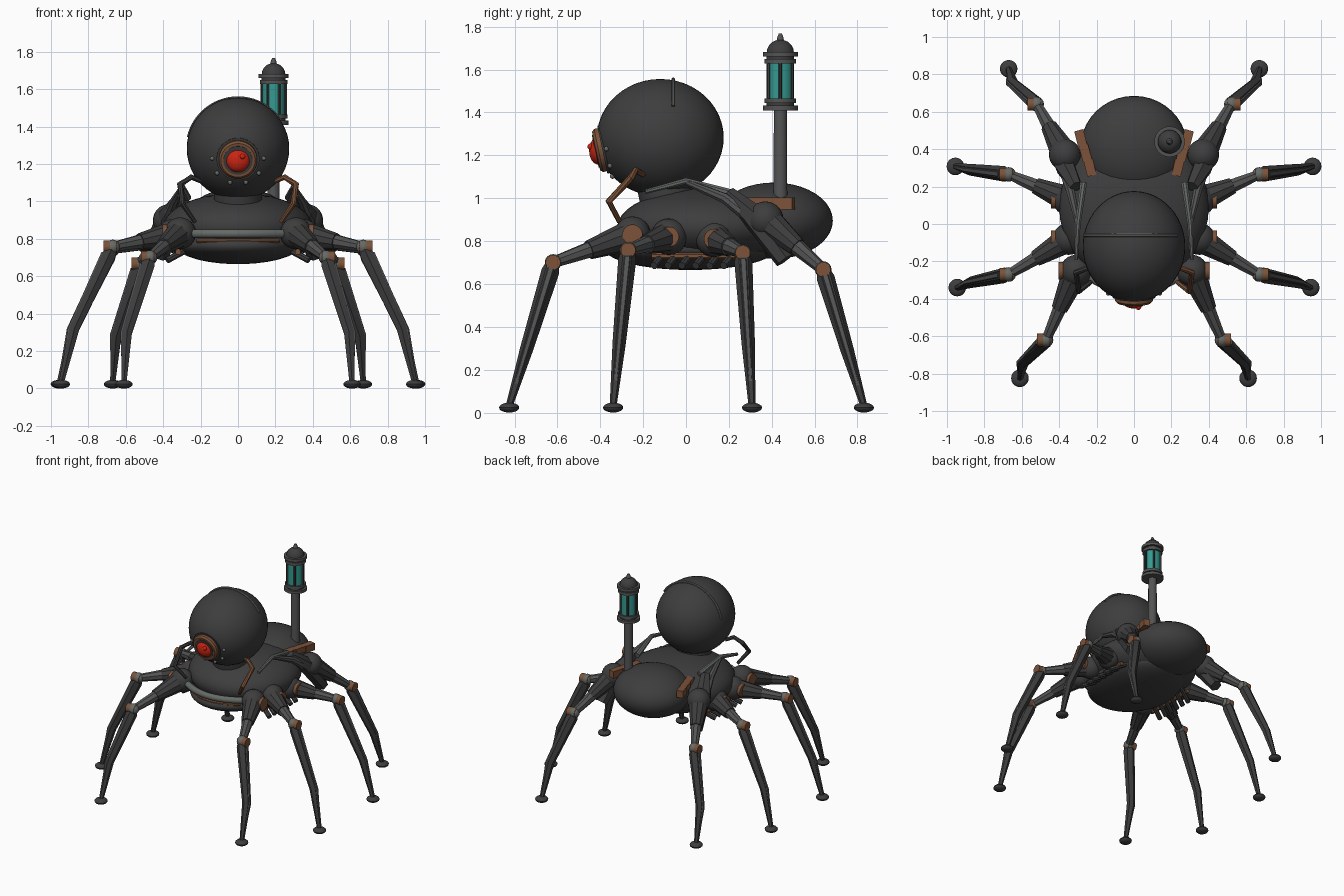
import bpy, bmesh, math
from mathutils import Vector, Matrix

cube = bpy.data.objects.get("Cube")
if cube:
    bpy.data.objects.remove(cube, do_unlink=True)


def material(name, r, g, b):
    m = bpy.data.materials.new(name)
    m.use_nodes = True
    m.diffuse_color = (r, g, b, 1)
    m.node_tree.nodes["Principled BSDF"].inputs["Base Color"].default_value = (r, g, b, 1)
    return m


DARK = material("dark iron", .047, .047, .047)
STEEL = material("gunmetal", .085, .088, .086)
GREY = material("joint grey", .13, .145, .135)
BROWN = material("bronze", .2, .085, .04)
RED = material("eye red", .6, .018, .006)
TEAL = material("lamp teal", .035, .32, .28)
parts = []


def finish(name, bm, mat):
    bmesh.ops.recalc_face_normals(bm, faces=bm.faces)
    mesh = bpy.data.meshes.new(name)
    bm.to_mesh(mesh)
    bm.free()
    mesh.materials.append(mat)
    ob = bpy.data.objects.new(name, mesh)
    bpy.context.collection.objects.link(ob)
    parts.append(ob)
    return ob


def ball(name, centre, radii, mat, seg=32):
    bm = bmesh.new()
    bmesh.ops.create_uvsphere(bm, u_segments=seg, v_segments=seg // 2, radius=1)
    if isinstance(radii, float):
        radii = (radii,) * 3
    bm.transform(Matrix.Translation(centre) @ Matrix.Diagonal((*radii, 1)))
    return finish(name, bm, mat)


def tube(name, points, radii, mat, sides=12):
    # Rings of vertices swept along a path, closed at both ends
    pts = [Vector(p) for p in points]
    if isinstance(radii, float):
        radii = [radii] * len(pts)
    bm = bmesh.new()
    rings = []
    chord = pts[-1] - pts[0]
    ref = Vector((0, 0, 1)) if abs(chord.normalized().z) < .8 else Vector((0, 1, 0))
    for i, p in enumerate(pts):
        span = [(pts[j + 1] - pts[j]).normalized() for j in (i - 1, i) if 0 <= j < len(pts) - 1]
        tangent = next((v for v in [sum(span, Vector())] if v.length), chord).normalized()
        u = tangent.cross(ref).normalized()
        v = tangent.cross(u)
        ring = []
        for k in range(sides):
            a = math.tau * (k + .5) / sides
            ring.append(bm.verts.new(p + (u * math.cos(a) + v * math.sin(a)) * radii[i]))
        rings.append(ring)
    for a, b in zip(rings, rings[1:]):
        for k in range(sides):
            n = (k + 1) % sides
            bm.faces.new((a[k], a[n], b[n], b[k]))
    bm.faces.new(rings[0])
    bm.faces.new(rings[-1])
    return finish(name, bm, mat)


def block(name, centre, size, mat, turn=0):
    bm = bmesh.new()
    bmesh.ops.create_cube(bm, size=1)
    bm.transform(Matrix.Translation(centre) @ Matrix.Rotation(turn, 4, "Z") @ Matrix.Diagonal((*size, 1)))
    return finish(name, bm, mat)


# Body masses
ball("thorax", (0, .09, .865), (.4, .41, .18), DARK, 40)
ball("lower_hull", (0, .02, .765), (.33, .4, .1), DARK, 40)
ball("abdomen", (0, .41, .895), (.285, .275, .178), DARK, 40)
tube("neck", [(0, -.08, .96), (0, -.1, 1.06)], .13, DARK, 24)
HEAD = Vector((0, -.12, 1.282))
ball("head", HEAD, (.274, .296, .274), DARK, 48)

# Raised seam over the crown
crest = []
for i in range(25):
    a = math.radians(33 + 134 * i / 24)
    crest.append((.272 * math.cos(a), -.06, HEAD.z + .272 * math.sin(a)))
tube("crown_seam", crest, .009, GREY, 8)

# Eye, tilted slightly downwards
tilt = math.radians(12)
look = Vector((0, -math.cos(tilt), -math.sin(tilt)))
up = Vector((0, -math.sin(tilt), math.cos(tilt)))
side = Vector((1, 0, 0))
EYE = Vector((0, -.4, 1.224))
tube("eye_housing", [EYE - look * .08, EYE - look * .01], .115, DARK, 32)
tube("eye_ring", [EYE - look * .03, EYE + look * .008, EYE + look * .02], [.103, .103, .092], BROWN, 32)
tube("eye_socket", [EYE, EYE + look * .024], .078, DARK, 32)
ball("eye_lens", EYE + look * .01, (.065, .042, .065), RED)
ball("eye_glint", EYE + look * .04 + up * .025 + side * .024, .015, RED, 16)
for i in range(6):
    a = math.pi + math.pi * i / 5
    ball("eye_bolt", EYE - look * .03 + (side * math.cos(a) + up * math.sin(a)) * .138, .012, GREY, 12)

# Curved front bumper with a bronze strip beneath
arc = [(.24 * t / 6, -.36 + .08 * (t / 6) ** 2, .828) for t in range(-6, 7)]
tube("front_bumper", arc, .024, GREY, 12)
tube("bumper_strip", [(x * .9, y + .005, .79) for x, y, z in arc], .013, BROWN, 8)

# Legs: hip, knee, foot for the +x side, mirrored
LEGS = {
    "front": ((.31, -.25, .83), (.47, -.62, .70), (.61, -.825)),
    "middle_front": ((.35, -.08, .82), (.67, -.27, .757), (.945, -.34)),
    "middle_back": ((.35, .13, .81), (.67, .265, .745), (.955, .308)),
    "back": ((.37, .37, .9), (.52, .64, .667), (.67, .83)),
}
for s, word in ((1, "left"), (-1, "right")):
    def flip(x, y, z):
        return Vector((s * x, y, z))

    for key, (h, k, f) in LEGS.items():
        name = f"{key}_{word}_"
        hip, knee = flip(*h), flip(*k)
        foot = flip(*f, .03)
        ball(name + "hip", hip, .085, DARK, 24)
        tube(name + "coxa", [hip, hip.lerp(knee, .55)], [.075, .045], DARK, 10)
        tube(name + "thigh", [hip.lerp(knee, .3), knee], [.045, .027], STEEL, 8)
        ball(name + "knee", knee, .039, GREY, 16)
        pin = flip(.035, 0, 0)
        tube(name + "knee_pin", [knee - pin * .6, knee + pin * 1.4], .035, BROWN, 16)
        bend = knee.lerp(foot, .6) + flip(.04, 0, 0)
        tube(name + "shin", [knee, knee.lerp(bend, .1), bend, foot], [.03, .042, .031, .016], DARK, 6)
        strip = Vector((0, -.016, .008))
        tube(name + "shin_rail", [knee.lerp(bend, .08) + flip(.026, 0, 0), bend + flip(.021, 0, 0), foot],
             [.022, .016, .01], STEEL, 6)
        ball(name + "foot", (foot.x, foot.y, .023), (.047, .047, .023), DARK, 20)
        if key != "back":
            cap = hip + flip(.075, 0, 0)
            tube(name + "hip_cap", [cap - pin, cap + pin * .5], .047, BROWN, 20)

    # Rear flank plate and the thin rods over the shoulder
    tube(f"flank_arm_{word}", [flip(.31, .2, 1.02), flip(.37, .31, .92), flip(.41, .46, .71)],
         [.035, .058, .045], DARK, 6)
    tube(f"shoulder_rod_{word}", [flip(.31, -.19, 1.03), flip(.3, 0, 1.08), flip(.27, .22, 1.02)],
         [.011, .016, .02], GREY, 8)
    tube(f"shoulder_strut_{word}", [flip(.3, 0, 1.075), flip(.34, .18, 1.0), flip(.4, .36, .86)],
         [.014, .025, .03], STEEL, 8)

    # Feeler: bronze on one side, iron on the other
    tube(f"feeler_{word}", [flip(.2, -.2, 1.11), flip(.25, -.235, 1.13), flip(.31, -.26, 1.09),
                            flip(.295, -.36, .985), flip(.23, -.31, .89)],
         [.014, .015, .017, .016, .012], BROWN if s > 0 else DARK, 8)

    # Stepped blocks beside the abdomen
    for i in range(3):
        block(f"back_block_{word}", flip(.235 + .025 * i, .3 + .08 * i, .985 - .005 * i),
              (.05, .085, .035 + .01 * i), BROWN, s * -.25)

    # Underside ribs along each flank
    for i in range(6):
        y = -.13 + .065 * i
        tube(f"under_rib_{word}", [flip(.27, y + .03, .745), flip(.38, y - .02, .685)], .018, DARK, 8)
    tube(f"under_rail_{word}", [flip(.32, -.16, .73), flip(.32, .24, .73)], .016, BROWN, 8)

# Lantern on a post
LX, LY = .19, .44


def turned(name, profile, mat, sides=24):
    return tube(name, [(LX, LY, z) for r, z in profile], [r for r, z in profile], mat, sides)


turned("lamp_post", [(.034, .95), (.031, 1.42)], STEEL, 12)
for z in (1.41, 1.443, 1.628, 1.66):
    wide = .082 if z in (1.41, 1.66) else .074
    turned("lamp_ring", [(wide, z), (wide, z + .022)], STEEL)
turned("lamp_core", [(.065, 1.42), (.065, 1.46)], DARK)
turned("lamp_glass", [(.06, 1.455), (.06, 1.64)], TEAL)
turned("lamp_collar", [(.065, 1.635), (.065, 1.68)], DARK)
for i in range(6):
    a = math.tau * i / 6
    x, y = LX + .064 * math.cos(a), LY + .064 * math.sin(a)
    tube("lamp_bar", [(x, y, 1.455), (x, y, 1.64)], .008, DARK, 6)
turned("lamp_dome", [(.064, 1.675), (.062, 1.695), (.052, 1.715), (.035, 1.73), (.015, 1.738)], DARK)
turned("lamp_finial", [(.018, 1.73), (.015, 1.75), (.008, 1.767)], STEEL, 12)

# Smooth the round surfaces while keeping hard edges
bpy.ops.object.select_all(action="DESELECT")
for ob in parts:
    ob.select_set(True)
bpy.context.view_layer.objects.active = parts[0]
bpy.ops.object.shade_smooth_by_angle(angle=math.radians(35))
